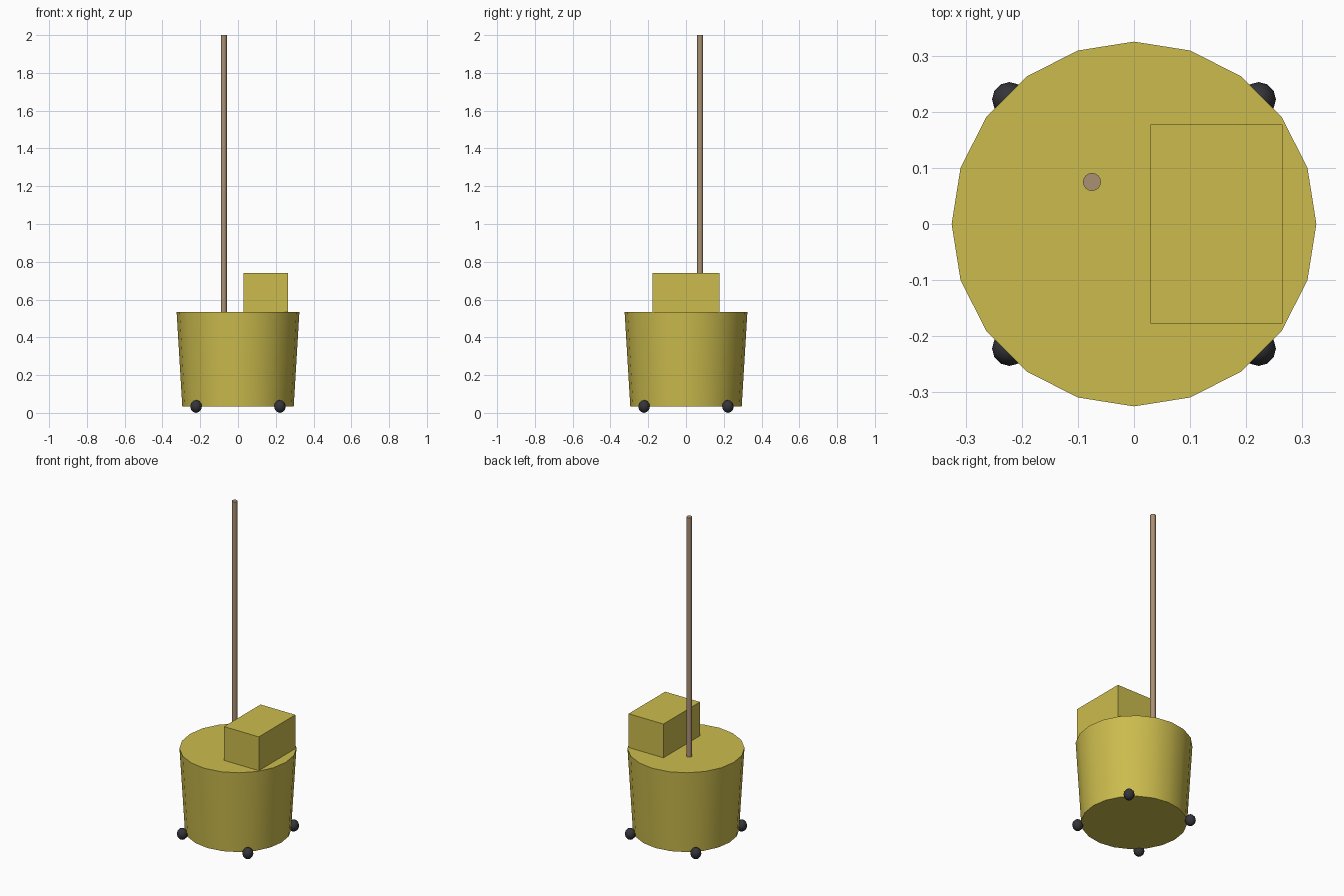
import bpy
import math

default = bpy.data.objects.get("Cube")
if default:
    bpy.data.objects.remove(default, do_unlink=True)


def material(name, rgb):
    mat = bpy.data.materials.new(name)
    mat.use_nodes = True
    mat.diffuse_color = (*rgb, 1)
    mat.node_tree.nodes["Principled BSDF"].inputs["Base Color"].default_value = (*rgb, 1)
    return mat


def finish(name, mat, angle=30):
    obj = bpy.context.object
    obj.name = name
    obj.data.materials.append(mat)
    bpy.ops.object.shade_smooth_by_angle(angle=math.radians(angle))
    return obj


yellow = material("mustard yellow", (0.60, 0.50, 0.075))
wood = material("light brown", (0.40, 0.28, 0.17))
dark = material("dark rubber", (0.035, 0.035, 0.042))

BASE, RIM, TOP = 0.034, 0.534, 2.0

# Tapered bucket
bpy.ops.mesh.primitive_cone_add(vertices=20, radius1=0.295, radius2=0.325,
                                depth=RIM - BASE, location=(0, 0, (BASE + RIM) / 2))
finish("bucket", yellow)

# Wringer box on the rim
bpy.ops.mesh.primitive_cube_add(size=1, location=(0.147, 0, 0.637))
wringer = bpy.context.object
wringer.scale = (0.236, 0.354, 0.208)
bpy.ops.object.transform_apply(location=False, rotation=False, scale=True)
finish("wringer_box", yellow)

# Long handle
bpy.ops.mesh.primitive_cylinder_add(vertices=16, radius=0.016, depth=TOP - RIM,
                                    location=(-0.075, 0.075, (TOP + RIM) / 2))
finish("handle", wood)

# Four ball casters
for x_side, x in (("right", -0.222), ("left", 0.222)):
    for y_side, y in (("front", -0.222), ("back", 0.222)):
        bpy.ops.mesh.primitive_uv_sphere_add(segments=12, ring_count=6, radius=1,
                                             location=(x, y, BASE))
        bpy.context.object.scale = (0.031, 0.031, BASE)
        bpy.ops.object.transform_apply(location=False, rotation=False, scale=True)
        finish(f"{y_side}_{x_side}_caster", dark, 60)
